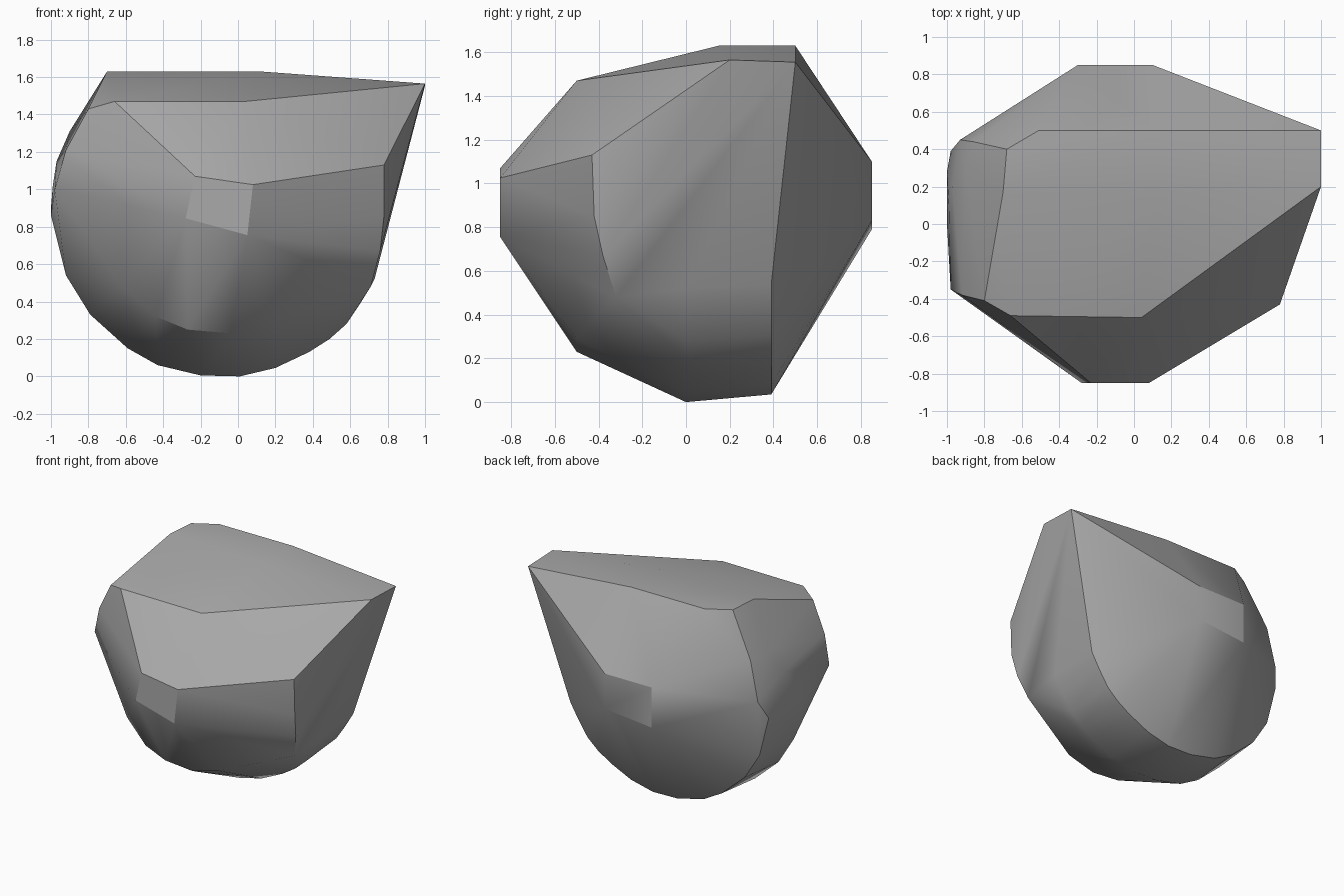
import bpy
import bmesh

cube = bpy.data.objects.get("Cube")
if cube:
    bpy.data.objects.remove(cube)

# Single stone colour
stone = bpy.data.materials.new("stone_grey")
stone.use_nodes = True
grey = (0.4, 0.4, 0.4, 1)
stone.diffuse_color = grey
stone.node_tree.nodes["Principled BSDF"].inputs["Base Color"].default_value = grey

# Rounded underside, as x and z, shared by the middle and rear belts
belly = [(-1, .86), (-.92, .54), (-.79, .33), (-.59, .15), (-.43, .06), (-.2, .005),
         (.01, 0), (.2, .045), (.38, .13), (.49, .2), (.58, .28), (.66, .4), (.73, .52), (.77, .77)]
points = [(x, 0, z) for x, z in belly]
points += [(x * .98, .39, .035 + z * .97) for x, z in belly]

# Small front and back facets
points += [(x, -.85, z) for x, z in [(-.23, 1.07), (.08, 1.025), (.05, .755), (-.28, .845)]]
points += [(x, .85, z) for x, z in [(-.3, 1.1), (.1, 1.1), (.1, .83), (-.3, .79)]]

# Chipped lower front edge
points += [(x, -.5, z) for x, z in [(-.44, .32), (-.27, .25), (-.04, .23), (.18, .29)]]
points += [(-.62, -.47, .48)]

# Left front ridge and pointed corner
points += [(.78, -.43, 1.13), (.78, -.42, .85), (.76, -.38, .67), (.71, -.32, .48),
           (1, .2, 1.565), (1, .5, 1.555)]

# Sloping top
points += [(-.66, -.49, 1.47), (.04, -.5, 1.47), (-.7, .17, 1.63), (-.68, .4, 1.63),
           (-.51, .5, 1.63), (.12, .5, 1.63), (.12, .15, 1.63)]

# Right shoulder
points += [(-.8, -.41, 1.43), (-.92, -.38, 1.21), (-.98, -.35, 1.0), (-1, .28, .9),
           (-.99, .1, 1.02), (-.97, .2, 1.15), (-.9, .3, 1.31), (-.93, .45, 1.0), (-.86, .44, 1.3)]

# Wrap the facet corners into one solid boulder
bm = bmesh.new()
for p in points:
    bm.verts.new(p)
hull = bmesh.ops.convex_hull(bm, input=bm.verts[:])
loose = {v for v in hull["geom_interior"] + hull["geom_unused"] if isinstance(v, bmesh.types.BMVert)}
bmesh.ops.delete(bm, geom=list(loose), context="VERTS")
bmesh.ops.dissolve_limit(bm, angle_limit=.03, verts=bm.verts[:], edges=bm.edges[:])
bmesh.ops.recalc_face_normals(bm, faces=bm.faces[:])
mesh = bpy.data.meshes.new("boulder")
bm.to_mesh(mesh)
bm.free()
mesh.materials.append(stone)

boulder = bpy.data.objects.new("boulder", mesh)
bpy.context.collection.objects.link(boulder)
bpy.ops.object.select_all(action="DESELECT")
boulder.select_set(True)
bpy.context.view_layer.objects.active = boulder
bpy.ops.object.shade_smooth_by_angle(angle=.52)
